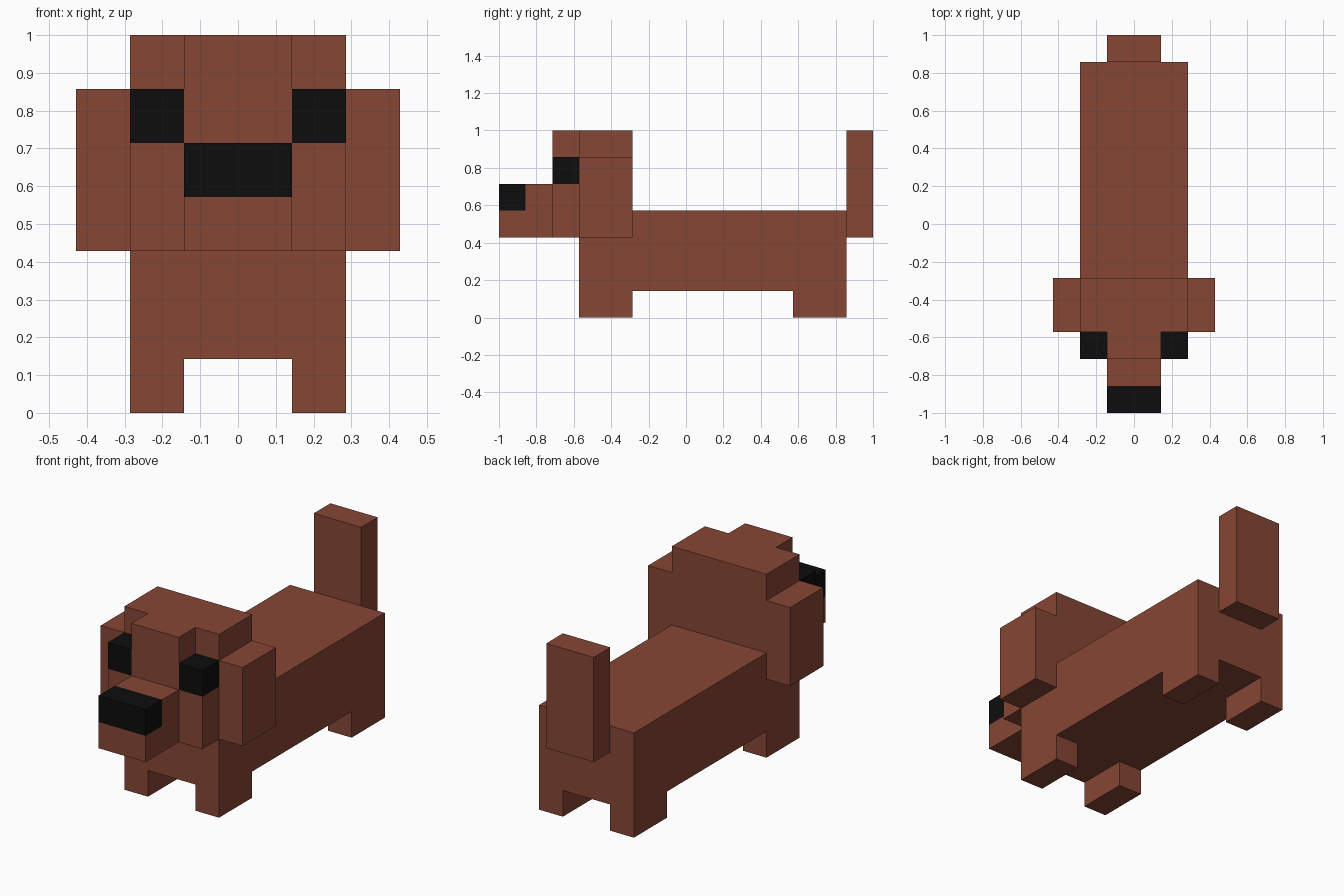
import bpy
import bmesh

if "Cube" in bpy.data.objects:
    bpy.data.objects.remove(bpy.data.objects["Cube"])

U = 1 / 7  # one block


def material(name, rgb):
    m = bpy.data.materials.new(name)
    m.diffuse_color = (*rgb, 1)
    m.use_nodes = True
    m.node_tree.nodes["Principled BSDF"].inputs["Base Color"].default_value = m.diffuse_color
    return m


brown = material("brown fur", (0.24, 0.061, 0.035))
black = material("black", (0.004, 0.004, 0.004))


def extrude(name, x0, x1, profile, mat):
    """Extrude a side profile of (y, z) block coordinates from x0 to x1."""
    bm = bmesh.new()
    face = bm.faces.new([bm.verts.new((x0 * U, y * U, z * U)) for y, z in profile])
    result = bmesh.ops.extrude_face_region(bm, geom=[face])
    moved = [v for v in result["geom"] if isinstance(v, bmesh.types.BMVert)]
    bmesh.ops.translate(bm, verts=moved, vec=((x1 - x0) * U, 0, 0))
    bmesh.ops.recalc_face_normals(bm, faces=bm.faces)
    mesh = bpy.data.meshes.new(name)
    bm.to_mesh(mesh)
    bm.free()
    mesh.materials.append(mat)
    bpy.context.collection.objects.link(bpy.data.objects.new(name, mesh))


def box(name, x, y, z, mat=brown):
    extrude(name, *x, [(y[0], z[0]), (y[1], z[0]), (y[1], z[1]), (y[0], z[1])], mat)


# Body, notched at the front for the head
extrude("body", -2, 2, [(-4, 1), (6, 1), (6, 4), (-2, 4), (-2, 3), (-4, 3)], brown)
box("tail", (-1, 1), (6, 7), (3, 7))

# Head, with the snout notched for the nose
box("head", (-2, 2), (-4, -2), (3, 7))
box("face_ridge", (-1, 1), (-5, -4), (3, 7))
extrude("snout", -1, 1, [(-7, 3), (-5, 3), (-5, 5), (-6, 5), (-6, 4), (-7, 4)], brown)
box("nose", (-1, 1), (-7, -6), (4, 5), black)

# Paired parts
for side, s in (("left", -1), ("right", 1)):
    inner = sorted((s, 2 * s))
    outer = sorted((2 * s, 3 * s))
    box(side + "_front_leg", inner, (-4, -2), (0, 1))
    box(side + "_back_leg", inner, (4, 6), (0, 1))
    box(side + "_cheek", inner, (-5, -4), (3, 5))
    box(side + "_eye", inner, (-5, -4), (5, 6), black)
    box(side + "_ear", outer, (-4, -2), (3, 6))
